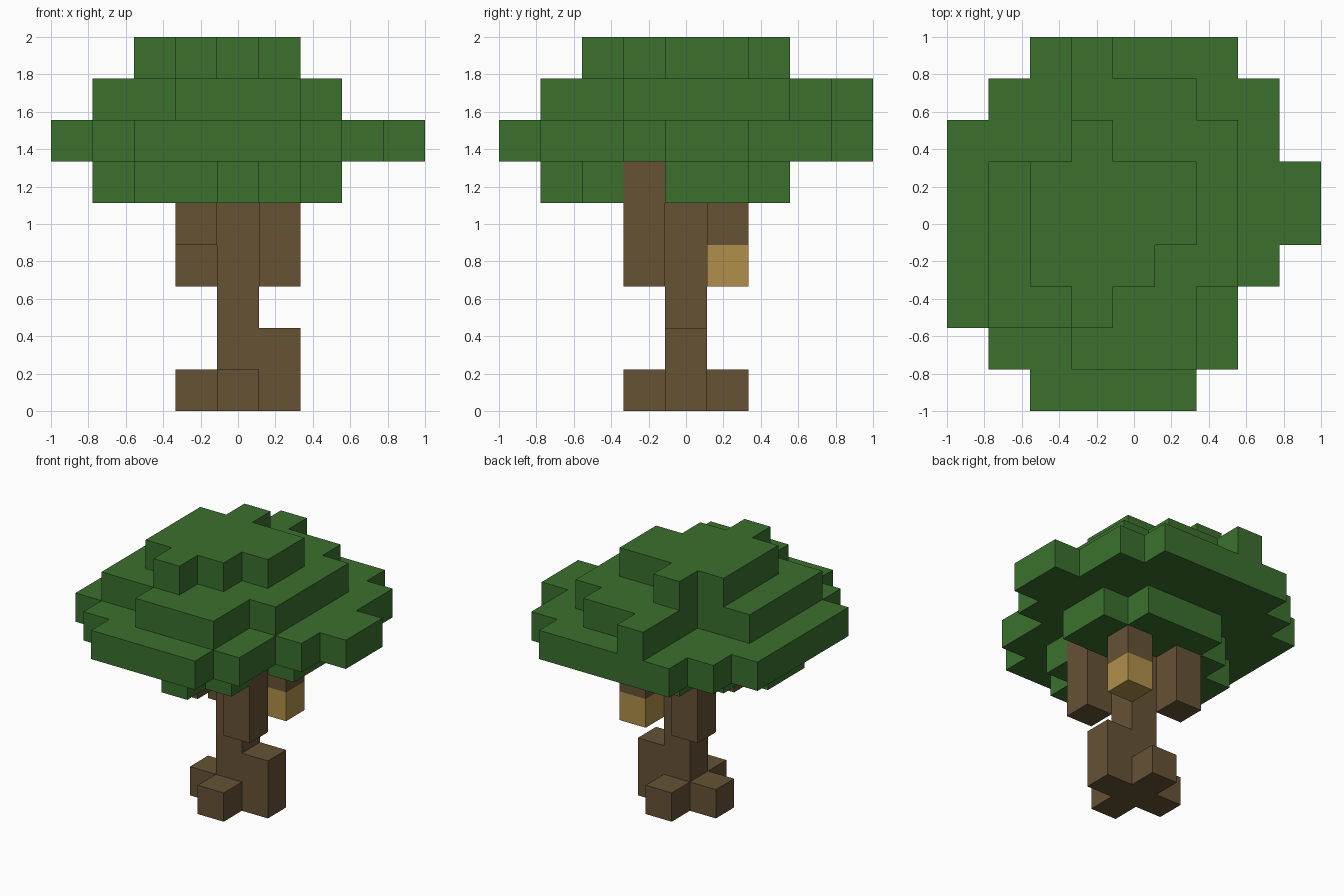
import bpy
import bmesh
from mathutils import Vector

if "Cube" in bpy.data.objects:
    bpy.data.objects.remove(bpy.data.objects["Cube"], do_unlink=True)

N = 9              # blocks along each side
S = 2 / N          # block size


def material(name, rgb):
    m = bpy.data.materials.new(name)
    m.use_nodes = True
    m.diffuse_color = (*rgb, 1)
    m.node_tree.nodes["Principled BSDF"].inputs["Base Color"].default_value = (*rgb, 1)
    return m


def layer(z, first_row, spans):
    """Blocks of one level: each row from front to back is a (first, last) x span."""
    return {(x, first_row + i, z)
            for i, (a, b) in enumerate(spans) for x in range(a, b + 1)}


def column(x, y, z0, z1):
    return {(x, y, z) for z in range(z0, z1 + 1)}


# Trunk: roots, stem and four branches
trunk = column(4, 4, 0, 5) | column(5, 4, 0, 1)
trunk |= {(3, 4, 0), (4, 3, 0), (4, 5, 0)}
trunk |= column(5, 3, 3, 5) | column(3, 5, 3, 4) | {(3, 3, 4), (5, 5, 4)}

# Hanging block under the back branch
hive = {(5, 5, 3)}

# Crown: four levels of leaves
crown = layer(5, 1, [(4, 4), (2, 5), (1, 4), (1, 6), (2, 6), (3, 5)])
crown |= layer(6, 0, [(2, 5), (1, 6), (0, 6), (0, 7), (0, 8), (0, 8),
                      (0, 7), (1, 7), (2, 6)])
crown |= layer(7, 1, [(3, 5), (1, 5), (1, 6), (1, 6), (1, 6), (3, 6),
                      (3, 5), (3, 3)])
crown |= layer(8, 2, [(3, 3), (2, 4), (2, 5), (2, 5), (3, 3)])
crown -= trunk

solid = trunk | hive | crown


def block_part(name, cells, mat):
    """Skin the outer faces of a set of blocks and merge flat areas."""
    bm = bmesh.new()
    for cell in sorted(cells):
        centre = Vector(cell) + Vector((0.5, 0.5, 0.5))
        for axis in range(3):
            for sign in (-1, 1):
                n = Vector((0, 0, 0))
                n[axis] = sign
                if tuple(int(c + d) for c, d in zip(cell, n)) in solid:
                    continue
                u = Vector((0, 0, 0))
                u[(axis + 1) % 3] = 0.5
                v = n.cross(u)
                mid = centre + n / 2
                corners = (mid - u - v, mid + u - v, mid + u + v, mid - u + v)
                bm.faces.new([bm.verts.new((p - Vector((N / 2, N / 2, 0))) * S)
                              for p in corners])
    bmesh.ops.remove_doubles(bm, verts=bm.verts, dist=S / 100)
    bmesh.ops.dissolve_limit(bm, angle_limit=0.01, verts=bm.verts, edges=bm.edges)
    mesh = bpy.data.meshes.new(name)
    bm.to_mesh(mesh)
    bm.free()
    mesh.materials.append(mat)
    bpy.context.collection.objects.link(bpy.data.objects.new(name, mesh))


block_part("trunk", trunk, material("bark brown", (0.133, 0.084, 0.036)))
block_part("hive", hive, material("honey tan", (0.434, 0.275, 0.069)))
block_part("crown", crown, material("leaf green", (0.043, 0.163, 0.027)))
